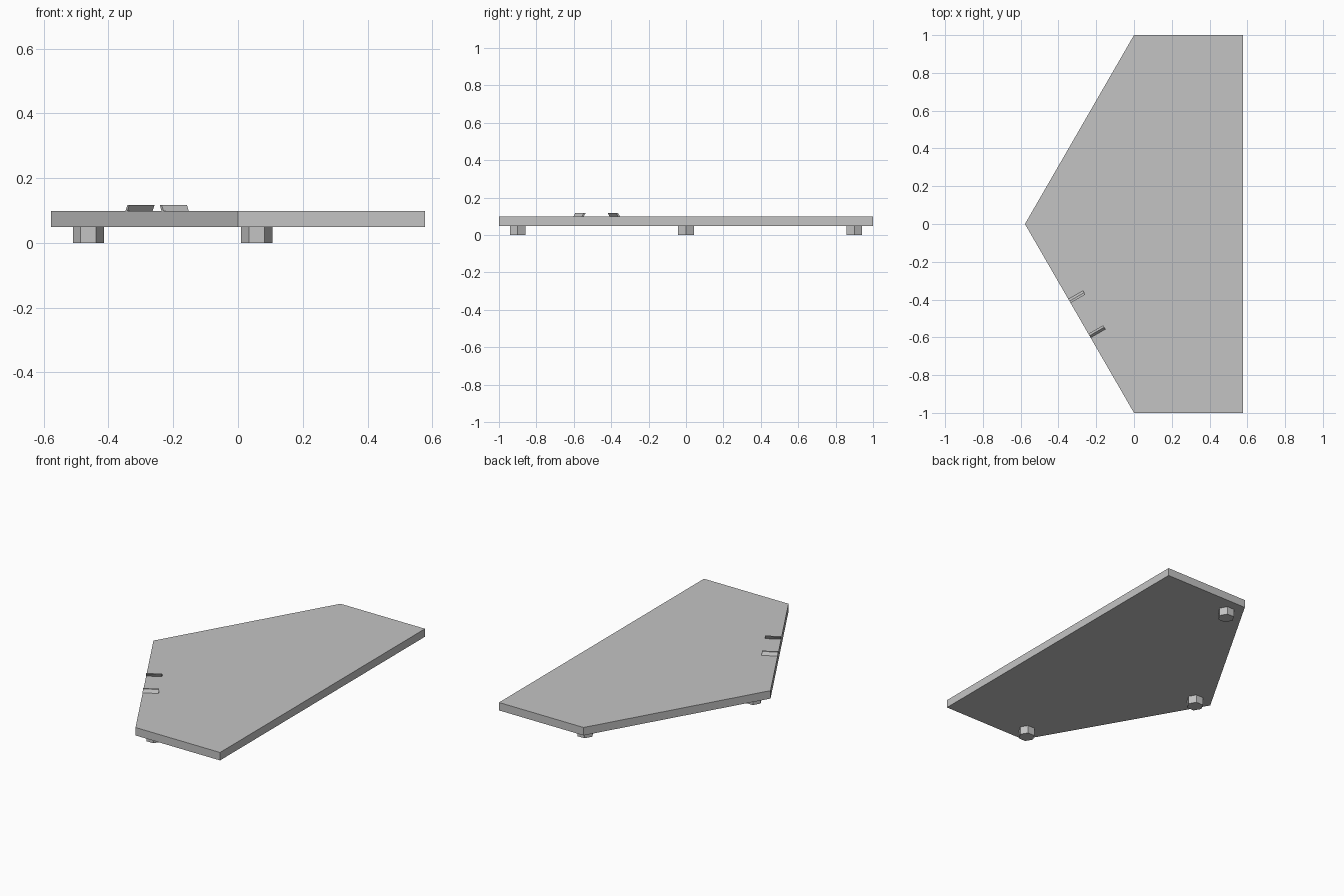
import bpy
import bmesh
import math
from mathutils import Vector

cube = bpy.data.objects.get("Cube")
if cube:
    bpy.data.objects.remove(cube, do_unlink=True)

HALF_X = 1 / math.sqrt(3)
PLATE_BOTTOM, PLATE_TOP, RAIL_TOP = 0.049, 0.098, 0.117

grey = bpy.data.materials.new("plain grey")
grey.use_nodes = True
colour = (0.55, 0.55, 0.55, 1)
grey.diffuse_color = colour
grey.node_tree.nodes["Principled BSDF"].inputs["Base Color"].default_value = colour


def prism(name, base, top):
    """Flat-shaded solid between two matching outlines."""
    bm = bmesh.new()
    low = [bm.verts.new(p) for p in base]
    high = [bm.verts.new(p) for p in top]
    bm.faces.new(low)
    bm.faces.new(high)
    n = len(low)
    for i in range(n):
        j = (i + 1) % n
        bm.faces.new((low[i], low[j], high[j], high[i]))
    bmesh.ops.recalc_face_normals(bm, faces=bm.faces)
    mesh = bpy.data.meshes.new(name)
    bm.to_mesh(mesh)
    bm.free()
    mesh.materials.append(grey)
    obj = bpy.data.objects.new(name, mesh)
    bpy.context.collection.objects.link(obj)


def at_height(points, z):
    return [(p[0], p[1], z) for p in points]


# Five-sided plate
outline = [(-HALF_X, 0), (0, -1), (HALF_X, -1), (HALF_X, 1), (0, 1)]
prism("plate", at_height(outline, PLATE_BOTTOM), at_height(outline, PLATE_TOP))

# Hexagonal feet under three corners
feet = {"right_foot": (-0.462, 0), "front_foot": (0.058, -0.9), "back_foot": (0.058, 0.9)}
for name, (x, y) in feet.items():
    ring = [(x + 0.048 * math.cos(k * math.pi / 3), y + 0.048 * math.sin(k * math.pi / 3))
            for k in range(6)]
    prism(name, at_height(ring, 0), at_height(ring, PLATE_BOTTOM))

# Two slanted rails leaning toward each other, square to the sloping edge
along = Vector((0.5, -math.sqrt(3) / 2))
inward = Vector((math.sqrt(3) / 2, 0.5))
middle = Vector((-HALF_X / 2, -0.5))


def rail_outline(outer, inner):
    start, end = middle + along * outer, middle + along * inner
    depth = inward * 0.09
    return [start, end, end + depth, start + depth]


for name, side in (("rear_rail", -1), ("front_rail", 1)):
    base = rail_outline(side * 0.118, side * 0.106)
    top = rail_outline(side * 0.106, side * 0.094)
    prism(name, at_height(base, PLATE_TOP), at_height(top, RAIL_TOP))
